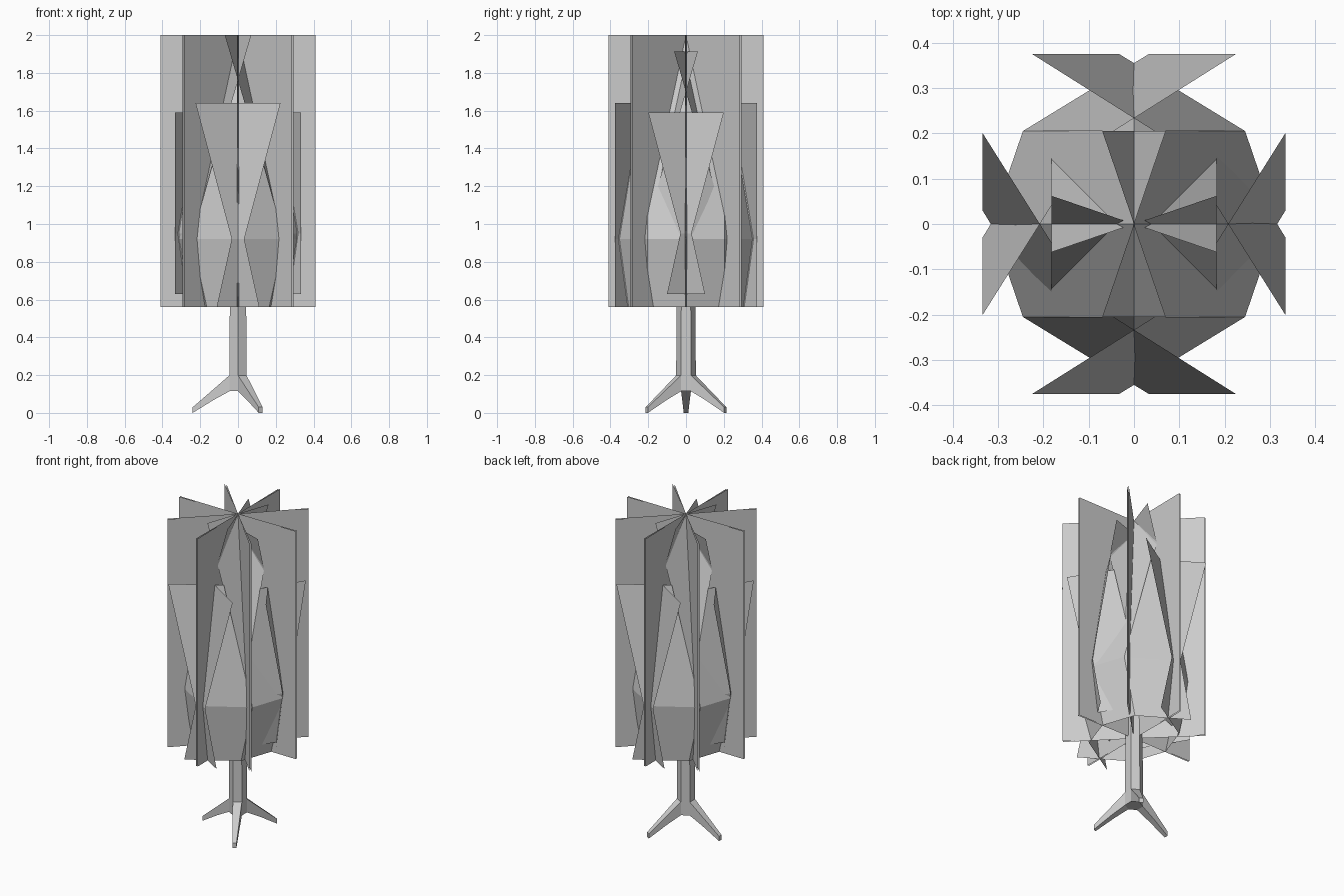
import bpy, math
from mathutils import Vector

if "Cube" in bpy.data.objects:
    bpy.data.objects.remove(bpy.data.objects["Cube"])


def add_mesh(name, verts, faces):
    me = bpy.data.meshes.new(name)
    me.from_pydata([tuple(v) for v in verts], [], faces)
    me.update()
    ob = bpy.data.objects.new(name, me)
    bpy.context.collection.objects.link(ob)
    return ob


def loft(name, rings):
    """Skin equal-sized closed rings and cap both ends."""
    n = len(rings[0])
    verts = [v for r in rings for v in r]
    faces = [(k * n + i, k * n + (i + 1) % n, (k + 1) * n + (i + 1) % n, (k + 1) * n + i)
             for k in range(len(rings) - 1) for i in range(n)]
    faces += [tuple(reversed(range(n))), tuple(range(len(verts) - n, len(verts)))]
    return add_mesh(name, verts, faces)


# Six-sided tapering trunk
def hexagon(r, z):
    return [(r * math.cos(math.radians(30 + 60 * i)), r * math.sin(math.radians(30 + 60 * i)), z)
            for i in range(6)]

loft("trunk", [hexagon(0.052, 0.115), hexagon(0.052, 0.2), hexagon(0.05, 0.6), hexagon(0.008, 1.97)])

# Three splayed roots: distance, half width, bottom z, top z
root_profile = [(0.044, 0.026, 0.115, 0.2), (0.13, 0.02, 0.068, 0.125), (0.24, 0.012, 0.0, 0.03)]
for i, a in enumerate((60, 180, 300)):
    rings = [[(d, -w, lo), (d, w, lo), (d, w, hi), (d, -w, hi)] for d, w, lo, hi in root_profile]
    loft(f"root_{i + 1}", rings).rotation_euler.z = math.radians(a)

# Eight upright foliage blades around the trunk, each two sheets meeting at the middle
R, LOW, TOP = 0.41, 0.56, 2.0
for i in range(8):
    verts = [(0, 0, LOW), (0, 0, TOP), (R, 0.005, TOP), (R, 0.005, LOW), (R, -0.005, TOP), (R, -0.005, LOW)]
    ob = add_mesh(f"foliage_blade_{i + 1}", verts, [(0, 3, 2, 1), (0, 1, 4, 5)])
    ob.rotation_euler.z = math.radians(45 * i)

# Bent leaf cards: an upper roof strip and a lower side strip, both kinked at the widest level
MID = 0.92
inner = [(0, 0, TOP), (0.315, 0, MID), (0.235, 0, LOW)]
fold = [(-0.07, 0.205, TOP), (0.245, 0.205, MID), (0.165, 0.205, LOW)]
side_in = [(0.045, 0.205, 1.64), (0.245, 0.205, MID), (0.165, 0.205, LOW)]
side_out = [(-0.225, 0.375, 1.64), (-0.033, 0.375, MID), (-0.113, 0.375, LOW)]


def leaf_shell(name, turn, size, pivot):
    verts, faces = [], []
    for sx in (1, -1):
        for sy in (1, -1):
            for a, b in ((inner, fold), (side_in, side_out)):
                k = len(verts)
                verts += [(x * sx * size, y * sy * size, pivot + (z - pivot) * size) for x, y, z in a + b]
                quads = [(k, k + 1, k + 4, k + 3), (k + 1, k + 2, k + 5, k + 4)]
                faces += quads if sx * sy > 0 else [q[::-1] for q in quads]
    add_mesh(name, verts, faces).rotation_euler.z = math.radians(turn)


leaf_shell("leaf_shell_outer", 0, 1.0, 1.2)
leaf_shell("leaf_shell_inner", 90, 0.89, 1.2)
